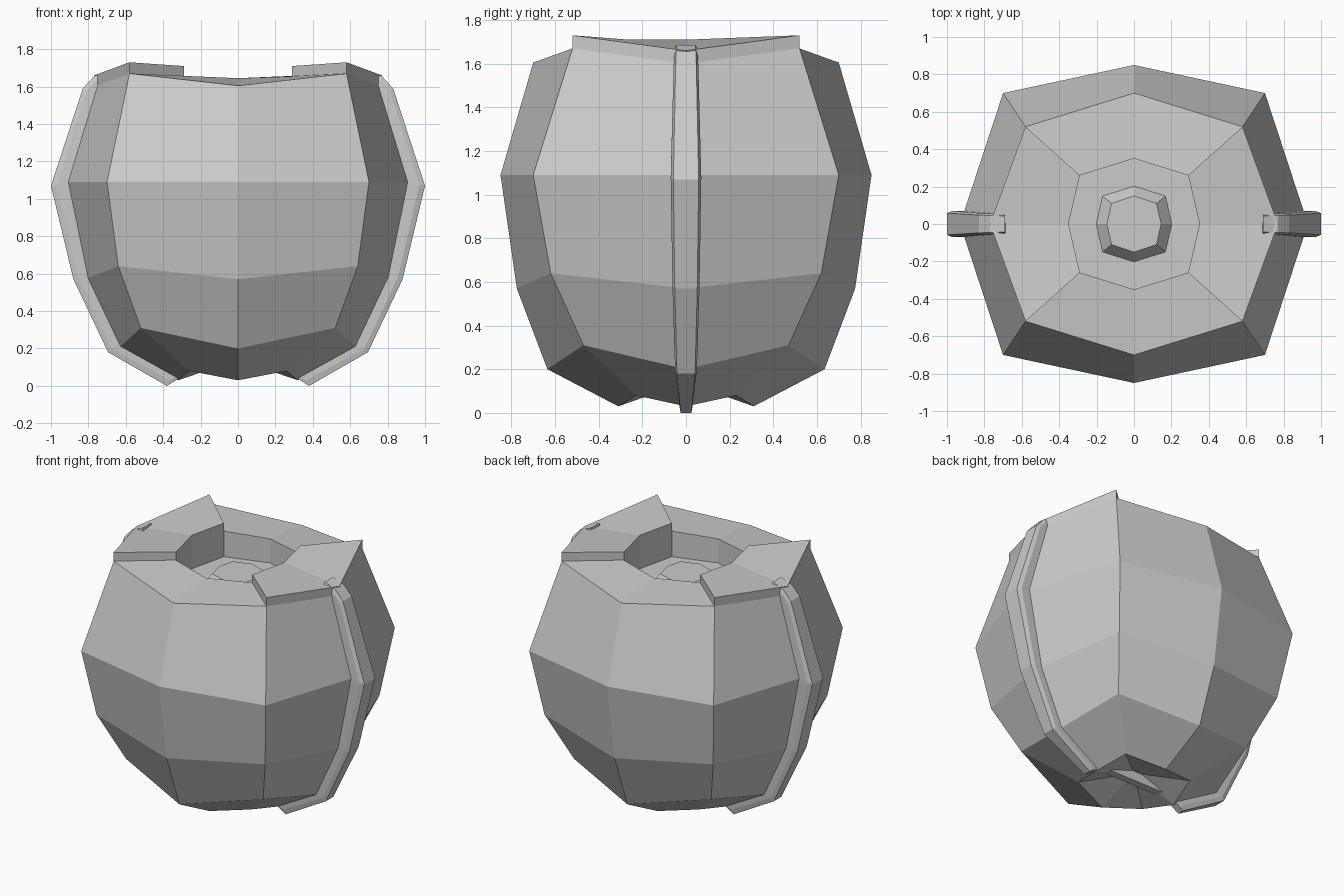
import bpy, bmesh

if "Cube" in bpy.data.objects:
    bpy.data.objects.remove(bpy.data.objects["Cube"])


def finish(bm, name):
    bmesh.ops.recalc_face_normals(bm, faces=bm.faces)
    mesh = bpy.data.meshes.new(name)
    bm.to_mesh(mesh)
    bm.free()
    obj = bpy.data.objects.new(name, mesh)
    bpy.context.collection.objects.link(obj)
    return obj


def octagon(side, corner, front):
    """Eight points from side (x, z), corner (x, y, z) and front (y, z)."""
    (sx, sz), (cx, cy, cz), (fy, fz) = side, corner, front
    return [(sx, 0, sz), (cx, cy, cz), (0, fy, fz), (-cx, cy, cz),
            (-sx, 0, sz), (-cx, -cy, cz), (0, -fy, fz), (cx, -cy, cz)]


def bridge(bm, a, b):
    n = len(a)
    for i in range(n):
        j = (i + 1) % n
        bm.faces.new((a[i], a[j], b[j], b[i]))


def fan(bm, ring, z):
    c = bm.verts.new((0, 0, z))
    for i in range(len(ring)):
        bm.faces.new((ring[i], ring[(i + 1) % len(ring)], c))


def loft(name, rings, bottom_z, top_z):
    bm = bmesh.new()
    loops = [[bm.verts.new(p) for p in r] for r in rings]
    for a, b in zip(loops, loops[1:]):
        bridge(bm, a, b)
    fan(bm, loops[0], bottom_z)
    fan(bm, loops[-1], top_z)
    return finish(bm, name)


# Round faceted pot with a dished base and a sunken well on top
loft("pot_body", [
    octagon((.32, .03), (.26, .23, .08), (.31, .03)),
    octagon((.64, .20), (.52, .47, .31), (.635, .20)),
    octagon((.82, .57), (.64, .62, .64), (.775, .57)),
    octagon((.93, 1.09), (.70, .70, 1.09), (.85, 1.09)),
    octagon((.77, 1.60), (.58, .52, 1.67), (.70, 1.605)),
    octagon((.35, 1.65), (.29, .26, 1.655), (.35, 1.645)),
    octagon((.35, 1.48), (.29, .26, 1.48), (.35, 1.48)),
], .14, 1.48)

# Small tapered stub in the well
loft("well_stub", [
    octagon((.21, 1.47), (.175, .155, 1.47), (.21, 1.47)),
    octagon((.145, 1.55), (.12, .11, 1.55), (.15, 1.55)),
], 1.47, 1.55)

# Raised rim slabs, left and right
plan = [(.29, -.26, 1.62, 1.71), (.58, -.52, 1.67, 1.73), (.77, 0, 1.60, 1.66),
        (.58, .52, 1.67, 1.73), (.29, .26, 1.62, 1.71), (.35, 0, 1.62, 1.71)]
for side, label in ((1, "right"), (-1, "left")):
    bm = bmesh.new()
    low = [bm.verts.new((side * x, y, z)) for x, y, z, t in plan]
    top = [bm.verts.new((side * x, y, t)) for x, y, z, t in plan]
    bridge(bm, low, top)
    for ring in (low, top):
        bm.faces.new((ring[0], ring[1], ring[2], ring[5]))
        bm.faces.new((ring[5], ring[2], ring[3], ring[4]))
    finish(bm, label + "_rim_slab")

# Chamfered strap: inner x,z, shoulder x,z, outer x,z, half width
half = [((.67, 1.60), (.69, 1.67), (.69, 1.685), .052),
        ((.70, 1.57), (.76, 1.63), (.77, 1.655), .055),
        ((.75, 1.54), (.81, 1.58), (.83, 1.59), .057),
        ((.88, 1.08), (.97, 1.075), (1.0, 1.07), .07),
        ((.78, .60), (.855, .58), (.88, .57), .062),
        ((.60, .24), (.675, .20), (.695, .18), .05),
        ((.31, .09), (.365, .03), (.38, 0), .03),
        ((.24, .14), (.27, .09), (.27, .07), .03)]
bm = bmesh.new()
loops = []
stations = [(1, s) for s in half] + [(-1, s) for s in reversed(half)]
for side, (inner, shoulder, outer, w) in stations:
    section = [(inner, w), (shoulder, w), (outer, w * .83),
               (outer, -w * .83), (shoulder, -w), (inner, -w)]
    loops.append([bm.verts.new((side * p[0], y, p[1])) for p, y in section])
for a, b in zip(loops, loops[1:]):
    bridge(bm, a, b)
bm.faces.new(loops[0])
bm.faces.new(loops[-1])
finish(bm, "seam_strap")
